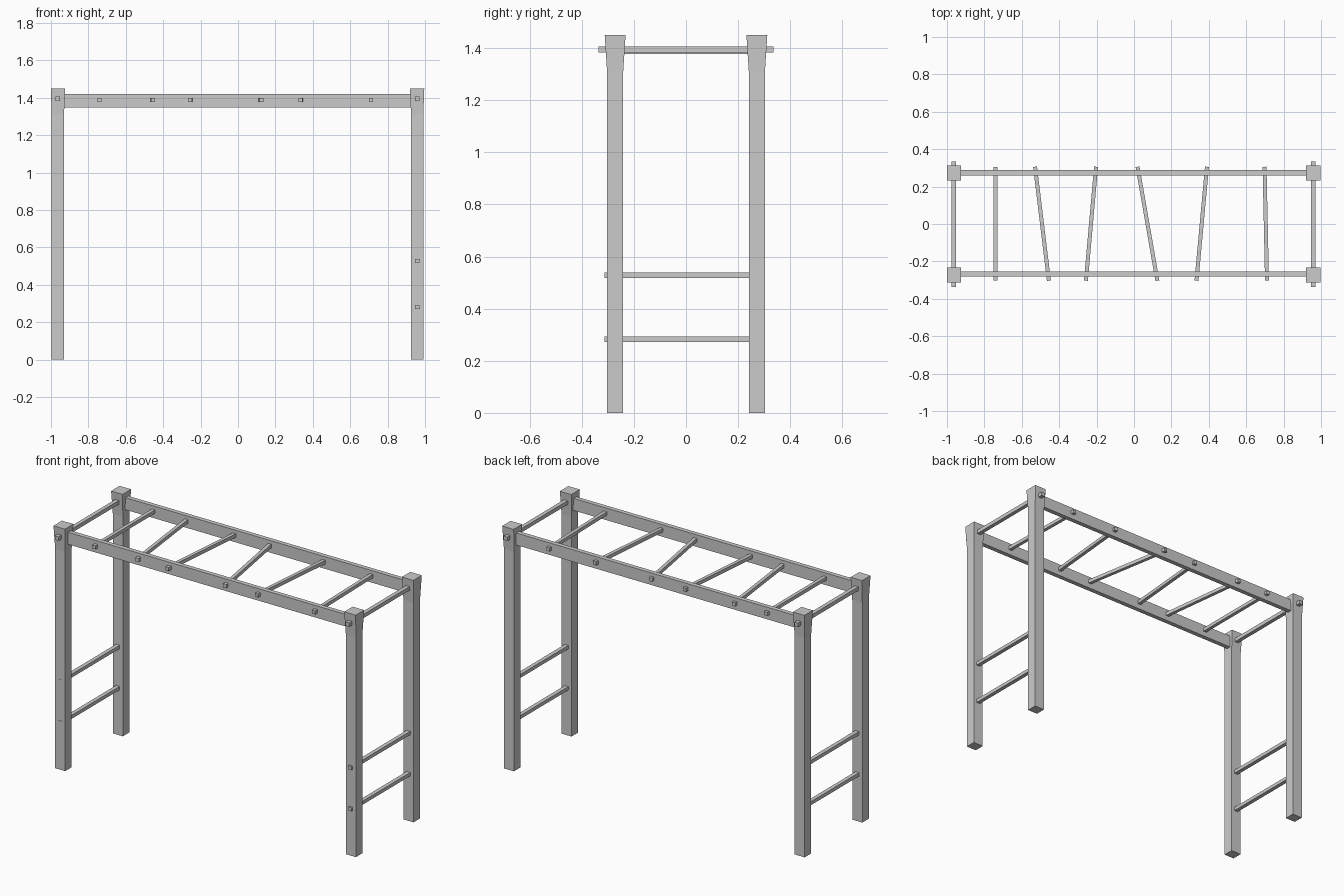
import bpy, bmesh
from mathutils import Vector

if "Cube" in bpy.data.objects:
    bpy.data.objects.remove(bpy.data.objects["Cube"])


def make_object(name, rings):
    """Loft four-sided rings into a closed flat-faced solid."""
    bm = bmesh.new()
    loops = [[bm.verts.new(p) for p in ring] for ring in rings]
    for a, b in zip(loops, loops[1:]):
        for i in range(4):
            j = (i + 1) % 4
            bm.faces.new((a[i], a[j], b[j], b[i]))
    bm.faces.new(loops[0][::-1])
    bm.faces.new(loops[-1])
    bmesh.ops.recalc_face_normals(bm, faces=bm.faces)
    mesh = bpy.data.meshes.new(name)
    bm.to_mesh(mesh)
    bm.free()
    ob = bpy.data.objects.new(name, mesh)
    bpy.context.collection.objects.link(ob)
    return ob


def square(x, y, z, hx, hy):
    return [(x + sx * hx, y + sy * hy, z)
            for sx, sy in ((-1, -1), (1, -1), (1, 1), (-1, 1))]


def bar(name, start, end, width, height):
    """Straight square bar between two points, running mostly along x or y."""
    a, b = Vector(start), Vector(end)
    d = (b - a).normalized()
    side = d.cross(Vector((0, 0, 1))).normalized() * width / 2
    up = side.cross(d).normalized() * height / 2
    return make_object(name, [[p - side - up, p + side - up, p + side + up, p - side + up]
                              for p in (a, b)])


# Corner posts with flared heads
for side, x in (("left", -0.963), ("right", 0.958)):
    for end, y in (("front", -0.272), ("back", 0.272)):
        make_object(f"{side}_{end}_post", [
            square(x, y, 0, 0.033, 0.031),
            square(x, y, 1.31, 0.033, 0.031),
            square(x, y, 1.45, 0.038, 0.040)])

# Long side beams
for end, y in (("front", -0.267), ("back", 0.274)):
    bar(f"{end}_beam", (-0.945, y, 1.383), (0.94, y, 1.383), 0.027, 0.072)

# Uneven overhead rungs: x at the front, x at the back
rungs = [(-0.741, -0.741), (-0.455, -0.529), (-0.257, -0.203),
         (0.125, 0.019), (0.334, 0.390), (0.711, 0.698)]
for i, (xf, xb) in enumerate(rungs):
    bar(f"overhead_rung_{i + 1}", (xf, -0.303, 1.388), (xb, 0.306, 1.388), 0.021, 0.021)

# End crossbars through the post heads, and the ladder steps below
for side, x, y0, y1 in (("left", -0.963, -0.3045, 0.303), ("right", 0.958, -0.312, 0.296)):
    bar(f"{side}_crossbar", (x, -0.336, 1.394), (x, 0.335, 1.394), 0.024, 0.023)
    for i, z in enumerate((0.282, 0.528)):
        bar(f"{side}_step_{i + 1}", (x, y0, z), (x, y1, z), 0.024, 0.021)
